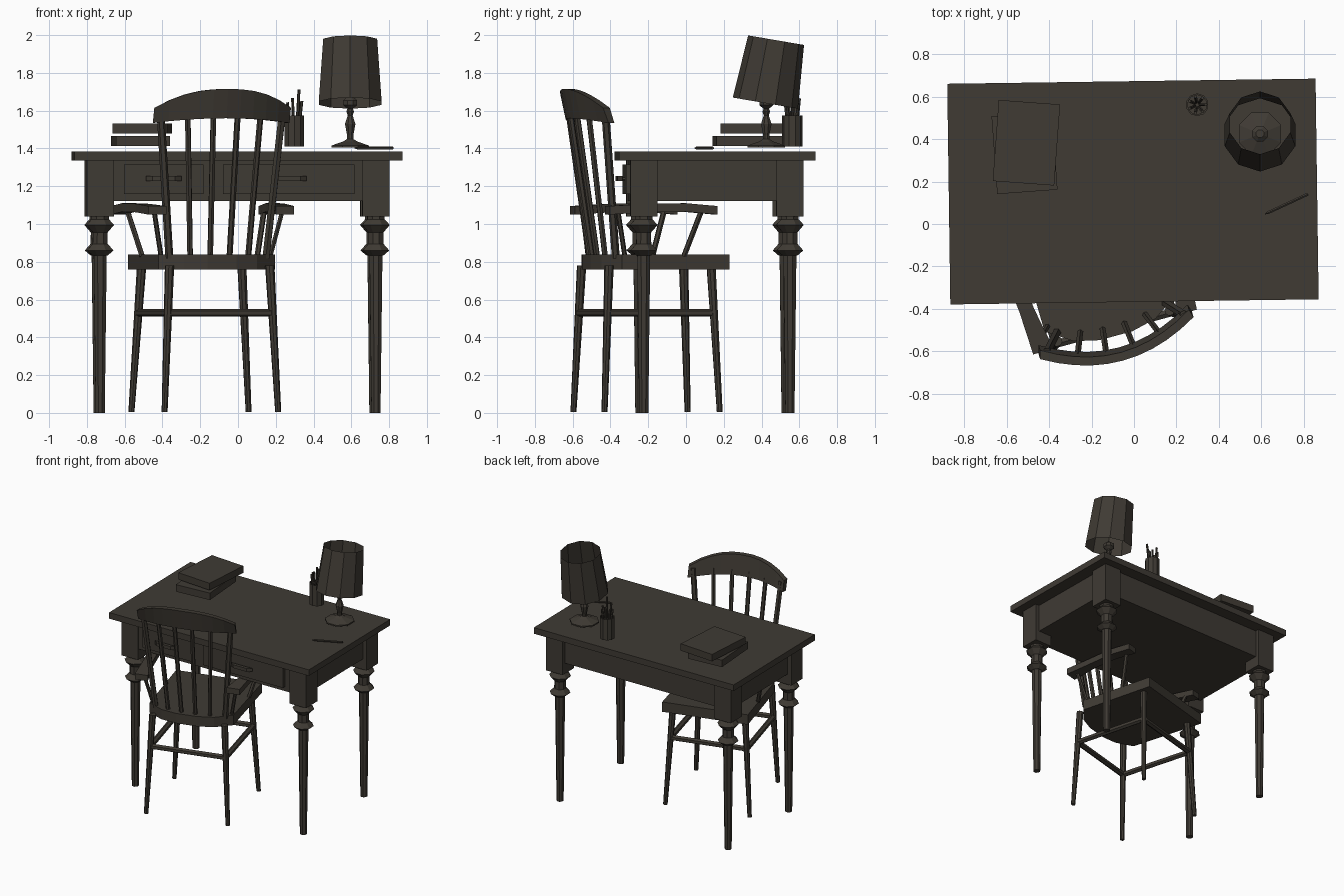
import bpy, bmesh, math, random
from mathutils import Matrix, Vector

if "Cube" in bpy.data.objects:
    bpy.data.objects.remove(bpy.data.objects["Cube"])

random.seed(4)
mat = bpy.data.materials.new("dark brown wood")
mat.diffuse_color = (0.05, 0.043, 0.034, 1)
mat.use_nodes = True
mat.node_tree.nodes["Principled BSDF"].inputs["Base Color"].default_value = mat.diffuse_color

DESK = Matrix.Translation((-0.005, 0.153, 0)) @ Matrix.Rotation(math.radians(0.8), 4, 'Z')
CHAIR = Matrix.Translation((-0.171, -0.21, 0)) @ Matrix.Rotation(math.radians(15.3), 4, 'Z')
WORLD = Matrix.Identity(4)


def finish(name, bm, frame):
    bmesh.ops.recalc_face_normals(bm, faces=bm.faces)
    me = bpy.data.meshes.new(name)
    bm.to_mesh(me)
    bm.free()
    me.transform(frame)
    me.materials.append(mat)
    ob = bpy.data.objects.new(name, me)
    bpy.context.collection.objects.link(ob)
    return ob


def loft(name, rings, frame=WORLD, caps=True):
    """Skin a list of closed rings of points."""
    bm = bmesh.new()
    vs = [[bm.verts.new(p) for p in r] for r in rings]
    n = len(rings[0])
    for a, b in zip(vs, vs[1:]):
        for i in range(n):
            bm.faces.new((a[i], a[(i + 1) % n], b[(i + 1) % n], b[i]))
    if caps:
        bm.faces.new(vs[0])
        bm.faces.new(vs[-1])
    return finish(name, bm, frame)


def prism(name, outline, z0, z1, frame=WORLD):
    return loft(name, [[(x, y, z) for x, y in outline] for z in (z0, z1)], frame)


def box(name, x0, x1, y0, y1, z0, z1, frame=WORLD):
    return prism(name, [(x0, y0), (x1, y0), (x1, y1), (x0, y1)], z0, z1, frame)


def lathe(name, profile, sides, frame=WORLD, caps=True):
    """profile: (radius, height) pairs around local z."""
    rings = [[(r * math.cos((i + .5) * math.tau / sides), r * math.sin((i + .5) * math.tau / sides), z)
              for i in range(sides)] for r, z in profile]
    return loft(name, rings, frame, caps)


def rod(name, a, b, ra, rb=None, sides=6, frame=WORLD):
    a, b = Vector(a), Vector(b)
    d = b - a
    local = Matrix.Translation(a) @ d.to_track_quat('Z', 'Y').to_matrix().to_4x4()
    return lathe(name, [(ra, 0), (rb or ra, d.length)], sides, frame @ local)


# ---- desk ----
box("desk_top", -.868, .868, -.52, .52, 1.337, 1.385, DESK)
box("desk_apron", -.77, .77, -.45, .43, 1.123, 1.337, DESK)
leg = [(.026, 0), (.037, .833), (.045, .835), (.076, .86), (.043, .895), (.042, .955),
       (.079, .995), (.05, 1.025), (.05, 1.05)]
for sx in (-1, 1):
    for sy in (-1, 1):
        x, y = sx * .73, sy * .387
        box("desk_leg_block", x - .072, x + .072, y - .072, y + .072, 1.04, 1.337, DESK)
        lathe("desk_turned_leg", leg, 8, DESK @ Matrix.Translation((x, y, 0)))

# drawers with flat pulls
for x0, x1 in ((-.605, -.185), (-.08, .615)):
    box("drawer_front", x0, x1, -.48, -.44, 1.16, 1.316, DESK)
    c = (x0 + x1) / 2
    pull = [(c - .093, -.495), (c - .06, -.52), (c + .06, -.52), (c + .093, -.495)]
    prism("drawer_pull", pull, 1.228, 1.254, DESK)
    for s in (-.06, .06):
        rod("drawer_pull_post", (c + s, -.475, 1.24), (c + s, -.505, 1.24), .01, frame=DESK)

# ---- books ----
for name, cx, cy, ang, w, d, z in (("lower_book", -.516, .335, 4.2, .285, .368, 1.412),
                                   ("upper_book", -.507, .383, -4.2, .29, .383, 1.478)):
    f = Matrix.Translation((cx, cy, z)) @ Matrix.Rotation(math.radians(ang), 4, 'Z')
    box(name, -w / 2, w / 2, -d / 2, d / 2, 0, .055, f)

# ---- pencil cup and pencils ----
cup = Matrix.Translation((.298, .562, 0))
lathe("pencil_cup", [(.054, 1.575), (.054, 1.41), (.046, 1.415), (.046, 1.575), (.054, 1.575)], 10, cup, False)
lathe("pencil_cup_base", [(.052, 1.41), (.052, 1.42)], 10, cup)
for i in range(7):
    a = i * math.tau / 7
    h = random.uniform(1.63, 1.72)
    c, s = math.cos(a), math.sin(a)
    rod("cup_pencil", (.015 * c, .015 * s, 1.43), (.04 * c, .04 * s, h), .008, frame=cup)
rod("loose_pencil", (.635, .055, 1.402), (.82, .141, 1.402), .008)
rod("loose_pencil_tip", (.635, .055, 1.402), (.617, .047, 1.402), .008, .002)

# ---- lamp ----
lamp = Matrix.Translation((.594, .425, 0))
lathe("lamp_base", [(.108, 1.405), (.108, 1.415), (.04, 1.437), (.018, 1.45), (.018, 1.47), (.03, 1.53),
                    (.014, 1.575), (.022, 1.595), (.016, 1.61), (.04, 1.63), (.04, 1.655), (.02, 1.67)], 8, lamp)
shade = Matrix.Translation((.594, .42, 1.64)) @ Matrix.Rotation(math.radians(-9.7), 4, 'X')
lathe("lamp_shade", [(.175, 0), (.15, .338)], 10, shade, False)

# ---- chair seat: straight front, bowed back ----
half = [(.327, .367), (.32, -.22), (.2, -.3), (.08, -.328)]
prism("chair_seat", half + [(-x, y) for x, y in reversed(half)], .76, .838, CHAIR)

# chair legs and stretchers
def leg_at(sx, sy, z):
    t = z / .78
    foot = Vector((sx * (.322 if sy > 0 else .312), sy * .315, 0))
    return foot.lerp(Vector((sx * .275, sy * .28, .78)), t)

corners = [(-1, -1), (1, -1), (1, 1), (-1, 1)]
for i, c in enumerate(corners):
    rod("chair_leg", leg_at(*c, .005), leg_at(*c, .78), .016, .025, 8, CHAIR)
    rod("chair_stretcher", leg_at(*c, .53), leg_at(*corners[(i + 1) % 4], .53), .021, sides=6, frame=CHAIR)

# armrests on slanted supports
for s in (-1, 1):
    rings = [[(s * (x - w), y, z), (s * (x + w), y, z), (s * (x + w), y, z + .045), (s * (x - w), y, z + .045)]
             for x, y, w, z in ((.35, -.31, .05, 1.05), (.375, -.1, .035, 1.062),
                                (.395, .1, .038, 1.065), (.405, .27, .04, 1.05))]
    loft("chair_armrest", rings, CHAIR)
    rod("arm_support", (s * .316, .12, .83), (s * .375, .2, 1.07), .015, frame=CHAIR)
    rod("arm_rear_support", (s * .3, -.2, .83), (s * .35, -.25, 1.06), .013, frame=CHAIR)

# arched, curved crest rail
rings = []
for i in range(11):
    t = (i - 5) / 5
    x, y = .375 * t, -.45 + .11 * t * t
    top, bot = 1.715 - .1 * abs(t) ** 2.4, 1.56 - .025 * t * t
    rings.append([(x, y + .03, bot), (x * .97, y + .065, bot), (x * .97, y + .04, top), (x, y, top)])
loft("chair_crest_rail", rings, CHAIR)

# back spindles fan outward to the crest
for i in range(6):
    t = (i - 2.5) / 2.5
    tx = .335 * t
    rod("back_post" if abs(t) == 1 else "back_spindle", (.265 * t, -.285 + .045 * t * t, .82),
        (tx, -.405 + .11 * (tx / .375) ** 2, 1.6), .021 if abs(t) == 1 else .016, sides=6, frame=CHAIR)
